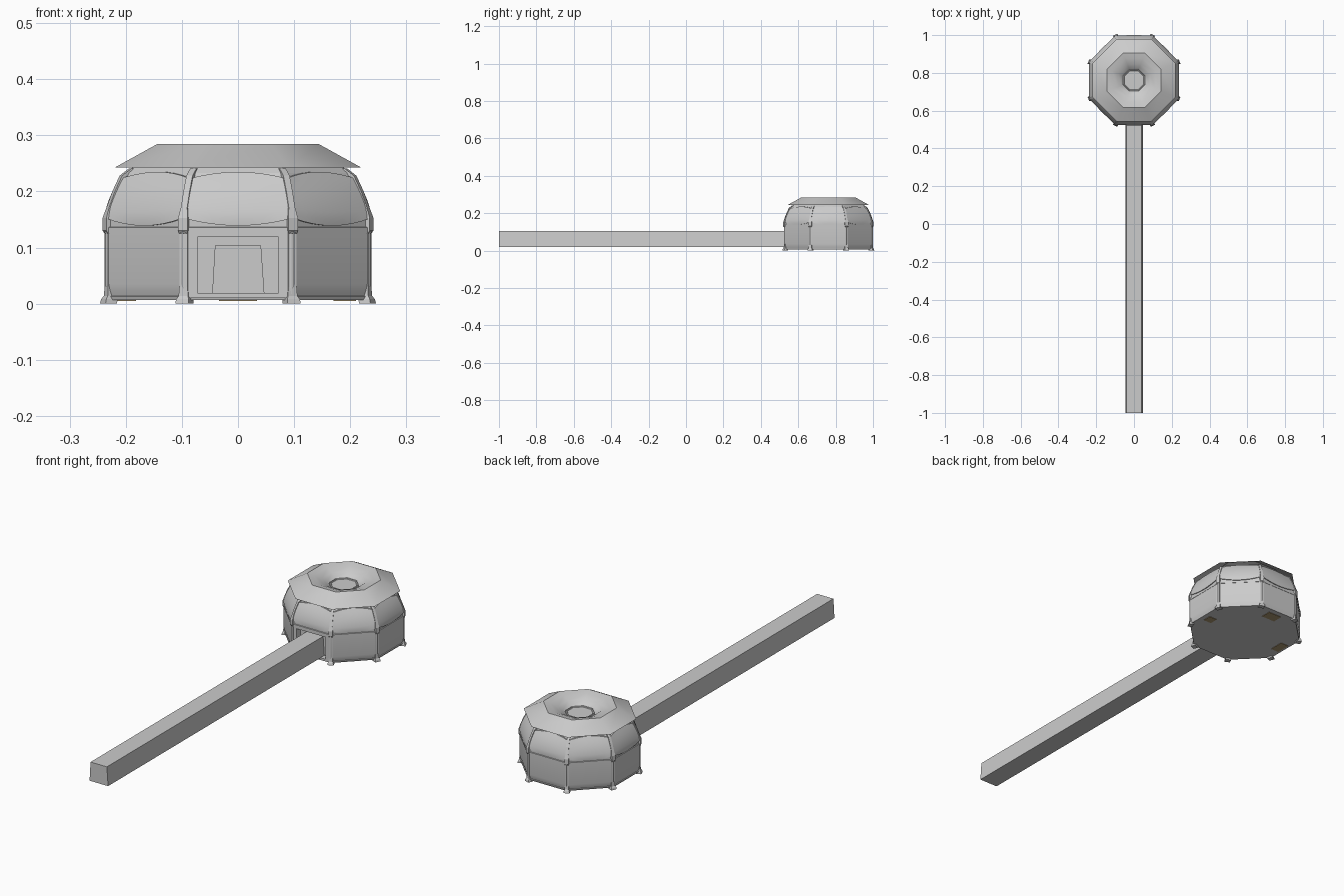
import bpy, bmesh
from math import pi, sin, cos, tan
from mathutils import Vector, Matrix

if "Cube" in bpy.data.objects:
    bpy.data.objects.remove(bpy.data.objects["Cube"])

CY = 0.761                      # centre of the octagonal hall
K = 1 / cos(pi / 8)             # apothem -> corner radius
T8 = tan(pi / 8)


def finish(name, bm, smooth=None, mat=None):
    bmesh.ops.recalc_face_normals(bm, faces=bm.faces)
    me = bpy.data.meshes.new(name)
    bm.to_mesh(me)
    bm.free()
    ob = bpy.data.objects.new(name, me)
    bpy.context.collection.objects.link(ob)
    if mat:
        me.materials.append(mat)
    if smooth:
        bpy.ops.object.select_all(action='DESELECT')
        ob.select_set(True)
        bpy.context.view_layer.objects.active = ob
        bpy.ops.object.shade_smooth_by_angle(angle=smooth)
    return ob


def octagon(name, profile, cap_start=False, cap_end=False, smooth=None):
    """Eight-sided lathe; profile is (apothem, z)."""
    bm = bmesh.new()
    rings = [[bm.verts.new((a * K * cos(pi / 8 + i * pi / 4),
                            CY + a * K * sin(pi / 8 + i * pi / 4), z))
              for i in range(8)] for a, z in profile]
    for lo, hi in zip(rings, rings[1:]):
        for i in range(8):
            j = (i + 1) % 8
            bm.faces.new((lo[i], lo[j], hi[j], hi[i]))
    if cap_start:
        bm.faces.new(rings[0])
    if cap_end:
        bm.faces.new(rings[-1])
    return finish(name, bm, smooth)


def at(angle, r, t, z):
    """Point at outward distance r and sideways offset t on a given heading."""
    return Vector((r * cos(angle) - t * sin(angle), CY + r * sin(angle) + t * cos(angle), z))


def box(bm, x0, x1, y0, y1, z0, z1):
    m = Matrix.Translation(((x0 + x1) / 2, (y0 + y1) / 2, (z0 + z1) / 2)) @ \
        Matrix.Diagonal((x1 - x0, y1 - y0, z1 - z0, 1))
    bmesh.ops.create_cube(bm, size=1, matrix=m)


# corner columns with feet, continuing as ribs over the dome
COLUMN = [(.261, .0, .013), (.259, .008, .012), (.255, .014, .009), (.254, .03, .008),
          (.254, .125, .008), (.2575, .13, .009), (.2575, .153, .009),
          (.251, .172, .006), (.240, .200, .006), (.226, .228, .006), (.208, .241, .006)]
for i in range(8):
    ang = pi / 8 + i * pi / 4
    bm = bmesh.new()
    rings = [[bm.verts.new(at(ang, r - d, t, z))
              for d, t in ((0, -w), (0, w), (.022, w), (.022, -w))] for r, z, w in COLUMN]
    for lo, hi in zip(rings, rings[1:]):
        for k in range(4):
            bm.faces.new((lo[k], lo[(k + 1) % 4], hi[(k + 1) % 4], hi[k]))
    bm.faces.new(rings[0])
    bm.faces.new(rings[-1])
    finish(f"corner_column_{i}", bm)

# padded dome panels with arched upper and lower edges
N = 8
for i in range(8):
    ang = i * pi / 4
    bm = bmesh.new()
    grid = []
    for v in range(N + 1):
        f = v / N
        row = []
        for u in range(N + 1):
            s = 2 * u / N - 1
            arch = 1 - s * s
            z = (.152 - .013 * arch) * (1 - f) + (.224 + .011 * arch) * f
            h = max(0, (z - .150) / .085)
            a = .238 - .020 * h - .015 * h * h
            row.append(bm.verts.new(at(ang, a + .003 * arch * sin(pi * f), s * (a * T8 - .003), z)))
        grid.append(row)
    for v in range(N):
        for u in range(N):
            bm.faces.new((grid[v][u], grid[v][u + 1], grid[v + 1][u + 1], grid[v + 1][u]))
    # turned-in lip around each panel
    edges = [e for e in bm.edges if e.is_boundary]
    lip = bmesh.ops.extrude_edge_only(bm, edges=edges)['geom']
    bmesh.ops.translate(bm, verts=[g for g in lip if isinstance(g, bmesh.types.BMVert)],
                        vec=(-.010 * cos(ang), -.010 * sin(ang), 0))
    finish(f"dome_panel_{i}", bm, smooth=.6)

# inner dome shell, beam band and floor
octagon("dome_shell", [(.225, .126), (.234, .126), (.234, .153), (.216, .195), (.199, .233),
                       (.188, .243), (.10, .244)], cap_end=True)
octagon("wall_beam", [(.230, .124), (.2375, .126), (.2375, .136), (.230, .138)])
octagon("floor_slab", [(.233, .007), (.2345, .013), (.229, .015)], True, True)

# flared roof brim with central funnel
octagon("roof_brim", [(.219, .243), (.143, .285), (.115, .279), (.085, .267), (.066, .253),
                      (.058, .246)], smooth=.5)
octagon("roof_vent", [(.058, .246), (.057, .252), (.052, .252), (.050, .249)], cap_end=True)

# wall panels on every side but the entrance
for i in range(8):
    if i == 6:
        continue
    bm = bmesh.new()
    prof = [(.231, .012), (.234, .022), (.2365, .035), (.2365, .127)]
    pts = [[bm.verts.new(at(i * pi / 4, a, s * a * T8, z)) for s in (-1, 1)] for a, z in prof]
    for lo, hi in zip(pts, pts[1:]):
        bm.faces.new((lo[0], lo[1], hi[1], hi[0]))
    finish(f"wall_panel_{i}", bm, smooth=.5)

# recessed entrance: jambs, lintel, sill and back wall
F = CY - .2365
bm = bmesh.new()
for s in (-1, 1):
    x = sorted((s * .072, s * .095))
    box(bm, x[0], x[1], F, F + .035, .012, .126)
box(bm, -.09, .09, F, F + .035, .119, .127)
box(bm, -.09, .09, F, F + .035, .010, .019)
finish("entrance_frame", bm)
bm = bmesh.new()
box(bm, -.09, .09, F + .028, F + .034, .012, .126)
finish("entrance_back_wall", bm)

# long tapered corridor
bm = bmesh.new()
ends = [[bm.verts.new((x, y, z)) for x, z in ((-.046, .018), (.047, .018), (.041, .104), (-.041, .104))]
        for y in (-1, F + .032)]
for k in range(4):
    bm.faces.new((ends[0][k], ends[0][(k + 1) % 4], ends[1][(k + 1) % 4], ends[1][k]))
bm.faces.new(ends[0])
bm.faces.new(ends[1])
finish("corridor", bm)

# tan pads under the floor on the three other main sides
tan_mat = bpy.data.materials.new("tan_pad")
tan_mat.diffuse_color = (.40, .30, .16, 1)
tan_mat.use_nodes = True
tan_mat.node_tree.nodes["Principled BSDF"].inputs["Base Color"].default_value = tan_mat.diffuse_color
for name, x, y, hx, hy in (("left_pad", -.202, CY, .02, .034), ("right_pad", .19, CY - .01, .02, .02),
                           ("back_pad", 0, CY + .185, .034, .024)):
    bm = bmesh.new()
    box(bm, x - hx, x + hx, y - hy, y + hy, .005, .009)
    finish(name, bm, mat=tan_mat)
